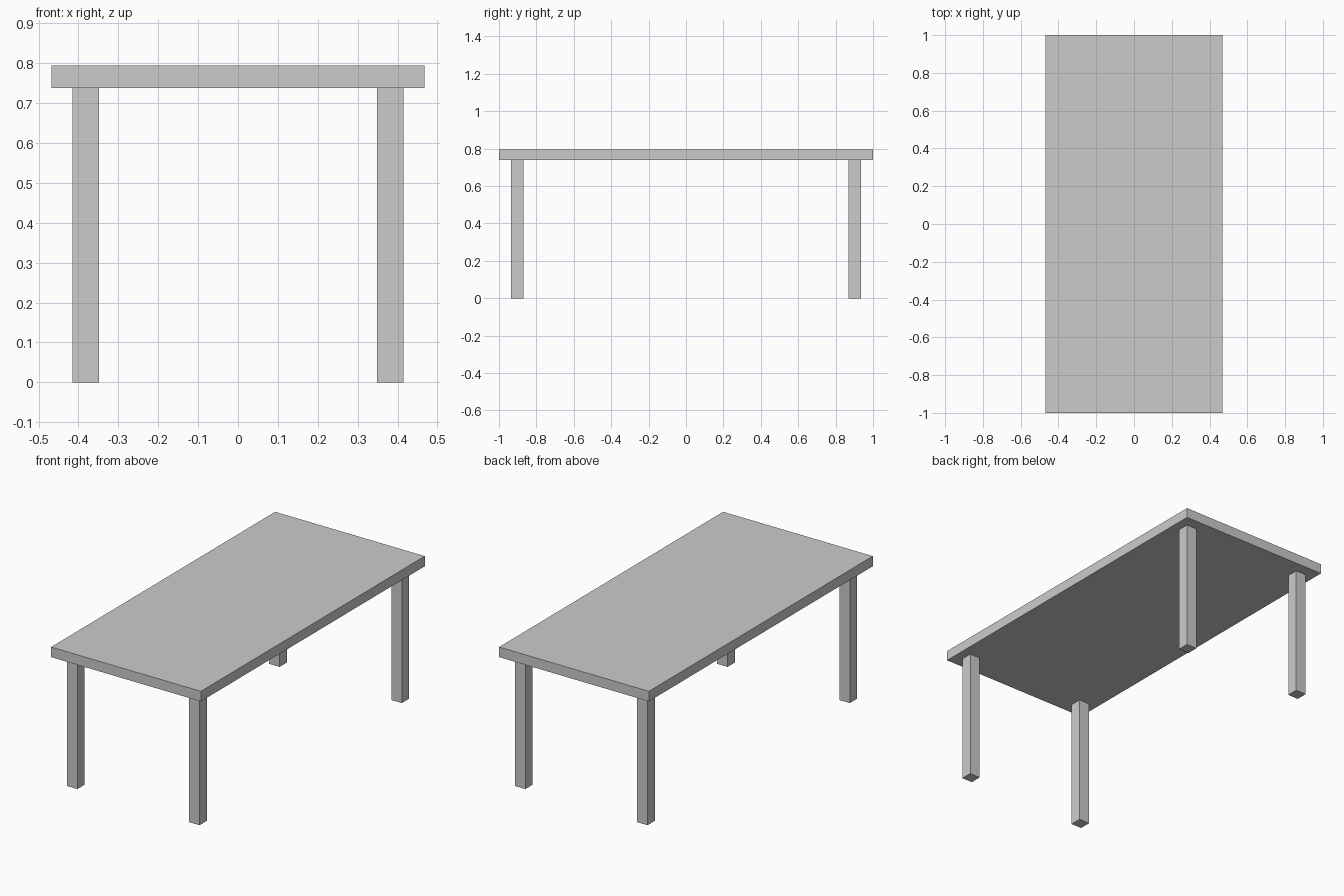
import bpy

if "Cube" in bpy.data.objects:
    bpy.data.objects.remove(bpy.data.objects["Cube"])


def box(name, lo, hi):
    """Axis-aligned box from its low and high corners."""
    bpy.ops.mesh.primitive_cube_add(size=1, location=[(a + b) / 2 for a, b in zip(lo, hi)])
    ob = bpy.context.object
    ob.name = name
    ob.scale = [b - a for a, b in zip(lo, hi)]
    bpy.ops.object.transform_apply(location=False, rotation=False, scale=True)
    return ob


LEG_HEIGHT = 0.738
HALF_LEG = 0.033
LEG_X, LEG_Y = 0.382, 0.903

# Table top slab
box("table_top", (-0.468, -1.0, LEG_HEIGHT), (0.468, 1.0, 0.795))

# Four square legs, inset from the corners
for y_name, sy in (("front", -1), ("back", 1)):
    for x_name, sx in (("left", -1), ("right", 1)):
        x, y = sx * LEG_X, sy * LEG_Y
        box(f"{y_name}_{x_name}_leg",
            (x - HALF_LEG, y - HALF_LEG, 0),
            (x + HALF_LEG, y + HALF_LEG, LEG_HEIGHT))
